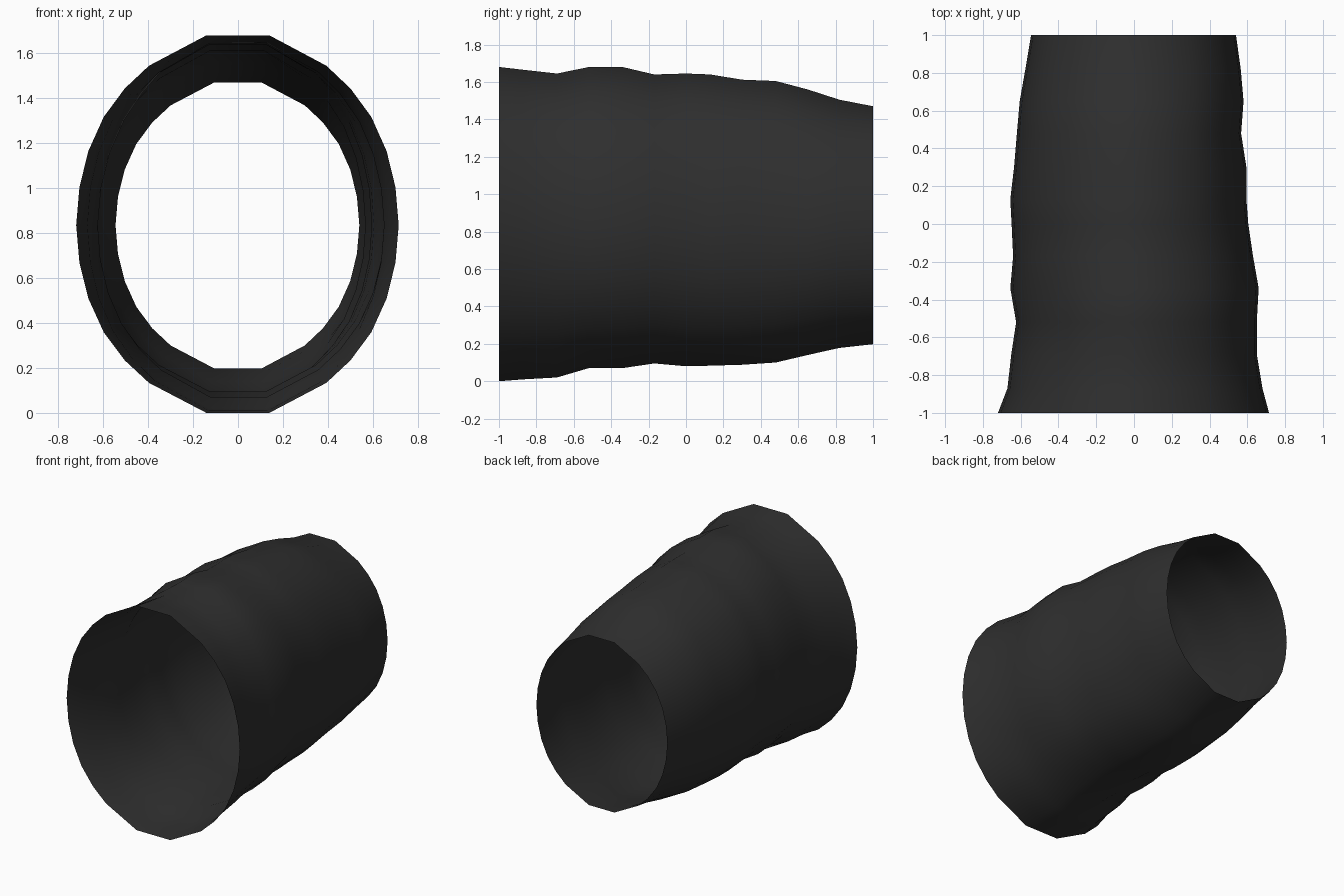
import bpy, bmesh, math

if "Cube" in bpy.data.objects:
    bpy.data.objects.remove(bpy.data.objects["Cube"])

# Unit cross-section, upper right quadrant (half-width, half-height)
QUAD = [(0.195, 1), (0.55, 0.84), (0.70, 0.72), (0.83, 0.57), (0.925, 0.39), (0.98, 0.20)]
right = QUAD + [(1, 0)] + [(x, -z) for x, z in reversed(QUAD)]
SECTION = right + [(-x, z) for x, z in reversed(right)]

# Stations along the sleeve: y, left x, right x, bottom z, top z
STATIONS = [
    (-1.00, -0.72, 0.715, 0.00, 1.68),
    (-0.87, -0.67, 0.68, 0.01, 1.665),
    (-0.69, -0.65, 0.65, 0.02, 1.645),
    (-0.52, -0.625, 0.65, 0.07, 1.68),
    (-0.34, -0.655, 0.66, 0.07, 1.68),
    (-0.17, -0.64, 0.63, 0.095, 1.64),
    (0.00, -0.648, 0.605, 0.08, 1.645),
    (0.13, -0.655, 0.595, 0.083, 1.64),
    (0.30, -0.635, 0.595, 0.088, 1.612),
    (0.48, -0.62, 0.567, 0.10, 1.605),
    (0.65, -0.605, 0.58, 0.14, 1.56),
    (0.82, -0.575, 0.565, 0.178, 1.505),
    (1.00, -0.545, 0.54, 0.198, 1.47),
]

bm = bmesh.new()
rings = []
for y, xl, xr, zb, zt in STATIONS:
    mid = 0.835
    ring = []
    for u, v in SECTION:
        # soft cloth dent on the upper left shoulder
        dent = 0.03 * math.exp(-((y + 0.52) / 0.14) ** 2 - ((u + 0.7) ** 2 + (v - 0.7) ** 2) / 0.2)
        k = 1 - dent
        x = u * (xr if u > 0 else -xl) * k
        z = mid + v * ((zt - mid) if v > 0 else (mid - zb)) * k
        ring.append(bm.verts.new((x, y, z)))
    rings.append(ring)

# Skin the open tube
n = len(SECTION)
for a, b in zip(rings, rings[1:]):
    for i in range(n):
        j = (i + 1) % n
        bm.faces.new((a[i], a[j], b[j], b[i])).smooth = True
bmesh.ops.recalc_face_normals(bm, faces=bm.faces)
# make sure the normals point outward
f = bm.faces[0]
c = f.calc_center_median()
if f.normal.x * c.x + f.normal.z * (c.z - 0.835) < 0:
    bmesh.ops.reverse_faces(bm, faces=bm.faces)

mesh = bpy.data.meshes.new("sleeve")
bm.to_mesh(mesh)
bm.free()
mat = bpy.data.materials.new("charcoal cloth")
mat.diffuse_color = (0.028, 0.028, 0.028, 1)
mat.use_nodes = True
mat.node_tree.nodes["Principled BSDF"].inputs["Base Color"].default_value = mat.diffuse_color
mesh.materials.append(mat)
obj = bpy.data.objects.new("sleeve", mesh)
bpy.context.collection.objects.link(obj)
